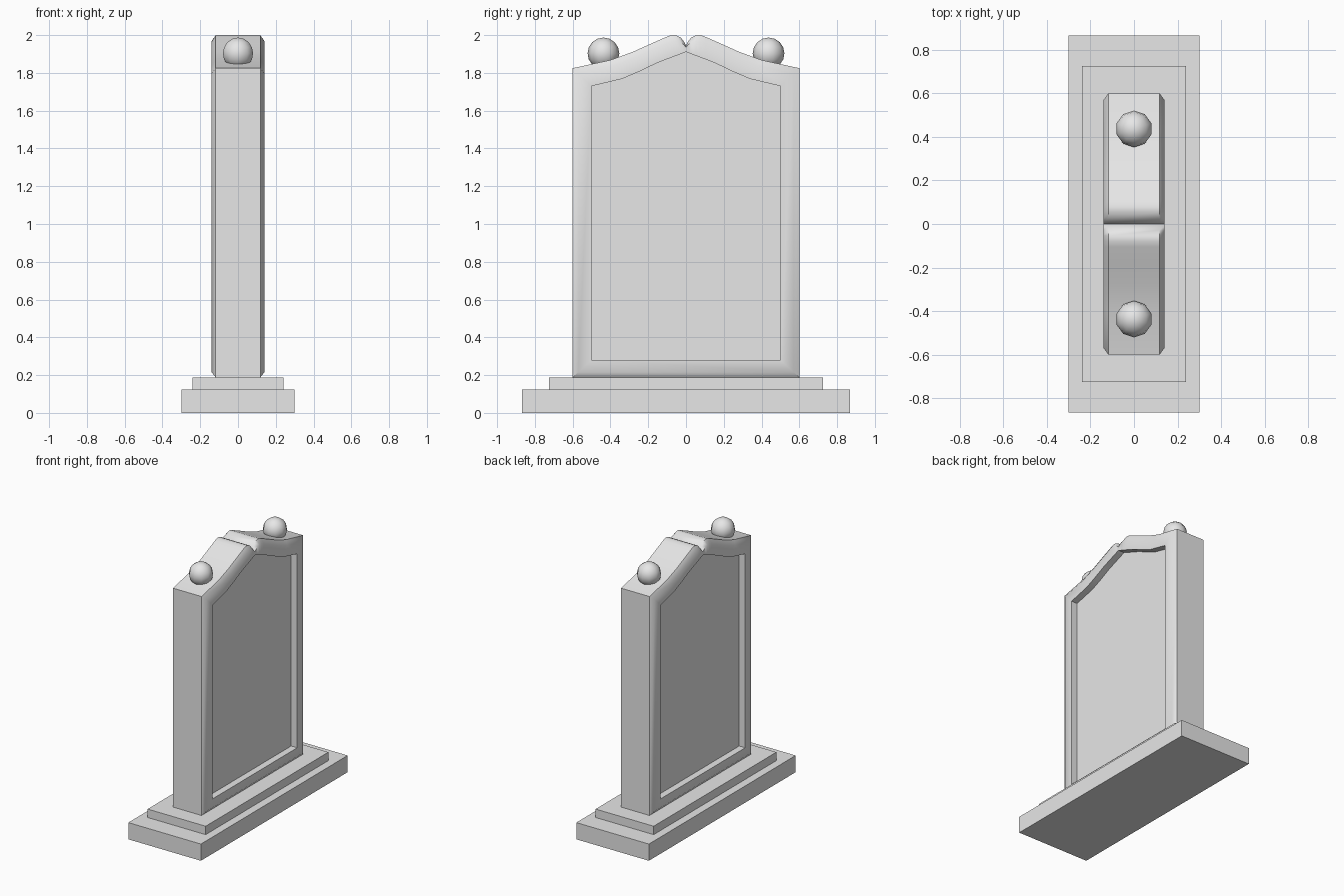
import bpy, bmesh

cube = bpy.data.objects.get("Cube")
if cube:
    bpy.data.objects.remove(cube, do_unlink=True)

stone = bpy.data.materials.new("grey stone")
stone.use_nodes = True
GREY = (0.8, 0.8, 0.8, 1)
stone.diffuse_color = GREY
stone.node_tree.nodes["Principled BSDF"].inputs["Base Color"].default_value = GREY


def finish(obj, name, angle=None):
    obj.name = name
    obj.data.materials.append(stone)
    if angle:
        bpy.ops.object.select_all(action='DESELECT')
        obj.select_set(True)
        bpy.context.view_layer.objects.active = obj
        bpy.ops.object.shade_smooth_by_angle(angle=angle)


def block(name, width, depth, bottom, top):
    bpy.ops.mesh.primitive_cube_add(size=1, location=(0, 0, (bottom + top) / 2))
    obj = bpy.context.object
    obj.scale = (width, depth, top - bottom)
    bpy.ops.object.transform_apply(location=False, rotation=False, scale=True)
    finish(obj, name)


# Stepped plinth
block("plinth_lower", 0.6, 1.734, 0, 0.125)
block("plinth_upper", 0.48, 1.45, 0.125, 0.188)

# Half silhouette of the slab, paired with the matching edge of the sunken panel
BOTTOM = 0.188
half = [((0.6, BOTTOM), (0.5, 0.28)),
        ((0.6, 1.825), (0.5, 1.73)),
        ((0.4, 1.868), (0.34, 1.768)),
        ((0.28, 1.912), (0.25, 1.806)),
        ((0.18, 1.957), (0.165, 1.847)),
        ((0.105, 1.99), (0.1, 1.873)),
        ((0.08, 2.0), (0.075, 1.882)),
        ((0.055, 2.0), (0.05, 1.892)),
        ((0.028, 1.987), (0.025, 1.901)),
        ((0.01, 1.965), (0.01, 1.907)),
        ((0, 1.945), (0, 1.912))]
loop = half + [((-a[0], a[1]), (-b[0], b[1])) for a, b in half[-2::-1]]
outline = [a for a, b in loop]
recess = [b for a, b in loop]
rim = [(a[0] * 0.7 + b[0] * 0.3, a[1] * 0.7 + b[1] * 0.3) for a, b in loop]

# Slab: panel, recess wall, flat rim and chamfer on each side, joined by the edge
bm = bmesh.new()
layers = [(recess, 0.09), (recess, 0.14), (rim, 0.14), (outline, 0.118)]
layers += [(pts, -x) for pts, x in reversed(layers)]
rings = [[bm.verts.new((x, y, z)) for y, z in pts] for pts, x in layers]
n = len(loop)
for r, s in zip(rings, rings[1:]):
    for i in range(n):
        j = (i + 1) % n
        bm.faces.new((r[i], r[j], s[j], s[i]))
bm.faces.new(rings[0])
bm.faces.new(rings[-1])
bmesh.ops.recalc_face_normals(bm, faces=bm.faces)
mesh = bpy.data.meshes.new("slab")
bm.to_mesh(mesh)
bm.free()
slab = bpy.data.objects.new("slab", mesh)
bpy.context.collection.objects.link(slab)
finish(slab, "slab", 0.8)

# Ball finials on the shoulders
for side, name in ((-1, "front_ball"), (1, "back_ball")):
    bpy.ops.mesh.primitive_uv_sphere_add(segments=10, ring_count=8, radius=0.084,
                                         location=(0, side * 0.437, 1.903))
    finish(bpy.context.object, name, 0.8)
